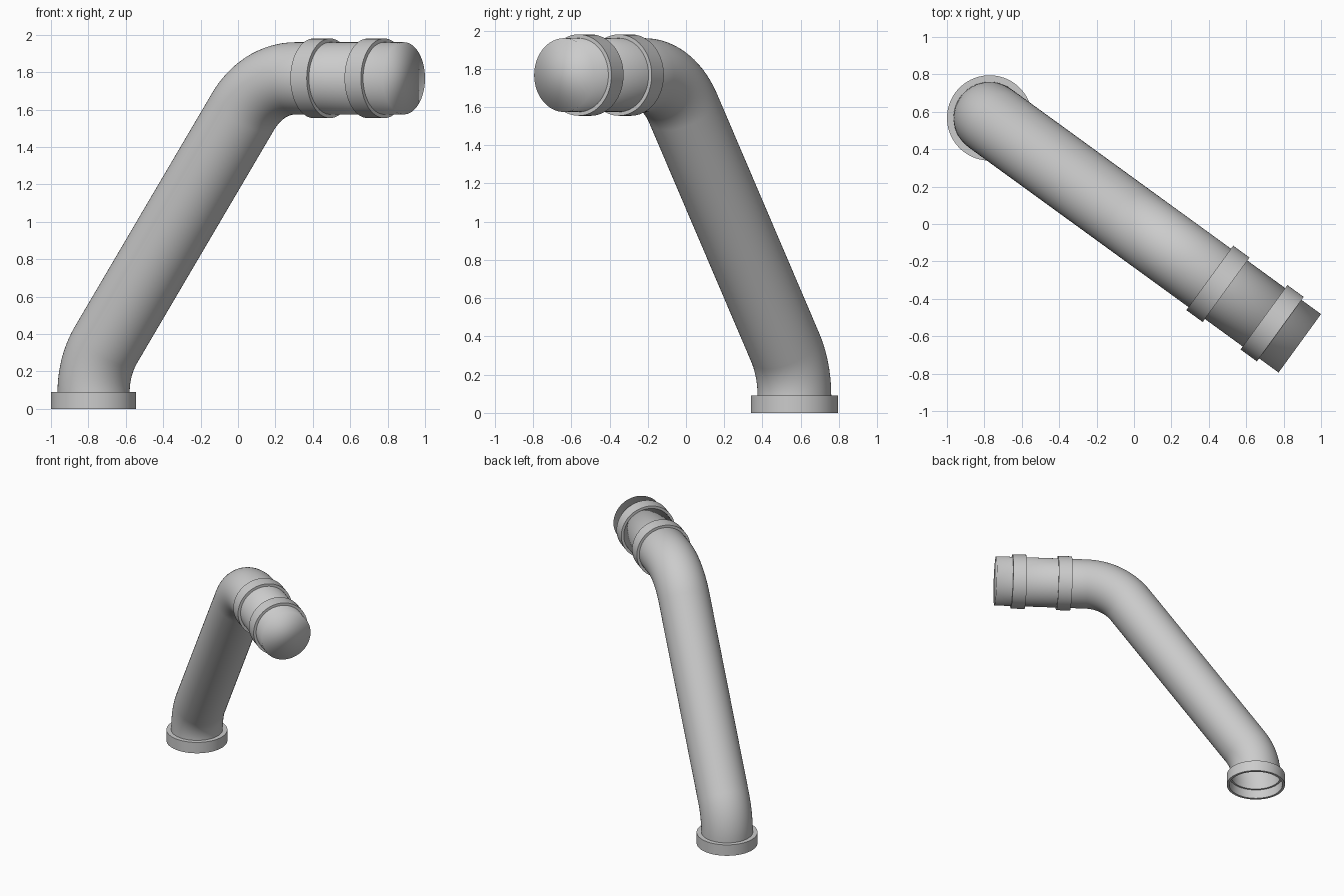
import bpy, bmesh
from math import sin, cos, tan, pi, radians
from mathutils import Vector

if "Cube" in bpy.data.objects:
    bpy.data.objects.remove(bpy.data.objects["Cube"])

SIDES = 64
R = 0.193                       # pipe radius
BEND = 0.43                     # centreline bend radius
TILT = radians(36)              # lean from vertical, also heading in plan
BASE = Vector((-0.772, 0.567, 0))
OUT = Vector((cos(TILT), -sin(TILT), 0))   # heading of the pipe seen from above
SIDE = Vector((sin(TILT), cos(TILT), 0))
TOP = 1.767                     # height of the horizontal run
Z0 = 0.075                      # where the pipe leaves the collar


def sweep(name, stations, cap_end=False, closed=False):
    """Rings from (s, z, angle from vertical, radius), skinned together."""
    bm = bmesh.new()
    rings = []
    for s, z, a, r in stations:
        centre = BASE + OUT * s + Vector((0, 0, z))
        up = OUT * cos(a) - Vector((0, 0, sin(a)))
        rings.append([bm.verts.new(centre + (up * cos(t) + SIDE * sin(t)) * r)
                      for t in (2 * pi * i / SIDES for i in range(SIDES))])
    pairs = list(zip(rings, rings[1:]))
    if closed:
        pairs.append((rings[-1], rings[0]))
    for a, b in pairs:
        for i in range(SIDES):
            j = (i + 1) % SIDES
            bm.faces.new((a[i], a[j], b[j], b[i]))
    if cap_end:
        bm.faces.new(rings[-1])
    bmesh.ops.recalc_face_normals(bm, faces=bm.faces)
    me = bpy.data.meshes.new(name)
    bm.to_mesh(me)
    bm.free()
    ob = bpy.data.objects.new(name, me)
    bpy.context.collection.objects.link(ob)
    bpy.ops.object.select_all(action='DESELECT')
    ob.select_set(True)
    bpy.context.view_layer.objects.active = ob
    if cap_end:
        bpy.ops.object.shade_smooth()
    else:
        bpy.ops.object.shade_smooth_by_angle(angle=radians(35))
    return ob


def bend(s, z, a0, a1, steps):
    """Arc of stations starting at (s, z), turning from a0 to a1."""
    out = []
    for i in range(steps + 1):
        a = a0 + (a1 - a0) * i / steps
        out.append((s + BEND * (cos(a0) - cos(a)), z + BEND * (sin(a) - sin(a0)), a, R))
    return out


# Pipe: vertical stub, lower bend, leaning run, upper bend, horizontal run
z1 = 0.09 + BEND * tan(TILT / 2)
s2 = (TOP - z1) * tan(TILT)
back = BEND * tan((pi / 2 - TILT) / 2)
path = [(0, Z0, 0, R)] + bend(0, 0.09, 0, TILT, 10)
path += bend(s2 - back * sin(TILT), TOP - back * cos(TILT), TILT, pi / 2, 16)
path += [(2.05, TOP, pi / 2, R)]
sweep("pipe", path, cap_end=True)

# Raised bands around the horizontal run
for i, s in enumerate((1.455, 1.813)):
    sweep(f"clamp_band_{i + 1}",
          [(s + ds, TOP, pi / 2, r) for ds, r in
           ((0, R - 0.005), (0, 0.213), (0.108, 0.213), (0.108, R - 0.005))])

# Hollow collar on the ground, with an inner ledge meeting the pipe
sweep("base_collar",
      [(0, z, 0, r) for z, r in
       ((0.09, R), (0.09, 0.228), (0, 0.228), (0, 0.208), (Z0, 0.208), (Z0, R))],
      closed=True)
